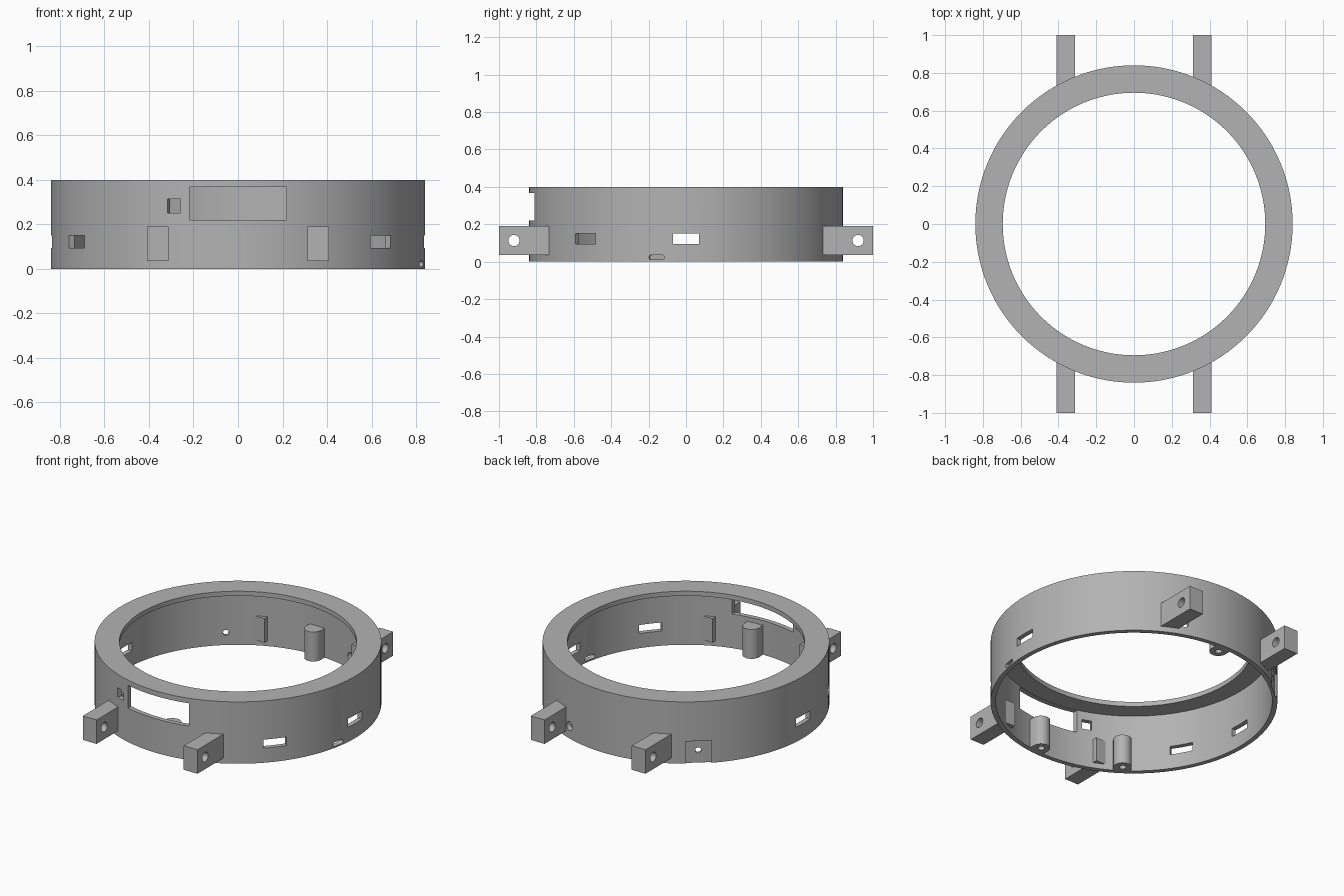
import bpy, bmesh
from math import radians, cos, sin, pi
from mathutils import Matrix, Vector

cube = bpy.data.objects.get("Cube")
if cube:
    bpy.data.objects.remove(cube, do_unlink=True)

R_OUT, WALL, HEIGHT = 0.84, 0.03, 0.40
R_IN = R_OUT - WALL

grey = bpy.data.materials.new("plain grey")
grey.use_nodes = True
COLOUR = (0.45, 0.45, 0.45, 1)
grey.diffuse_color = COLOUR
grey.node_tree.nodes["Principled BSDF"].inputs["Base Color"].default_value = COLOUR


def make_object(name, bm):
    bmesh.ops.recalc_face_normals(bm, faces=bm.faces)
    mesh = bpy.data.meshes.new(name)
    bm.to_mesh(mesh)
    bm.free()
    mesh.materials.append(grey)
    obj = bpy.data.objects.new(name, mesh)
    bpy.context.collection.objects.link(obj)
    return obj


def add_box(bm, size, matrix):
    bmesh.ops.create_cube(bm, size=1, matrix=matrix @ Matrix.Diagonal((*size, 1)))


def add_cylinder(bm, radius, depth, matrix, segments=32):
    bmesh.ops.create_cone(bm, cap_ends=True, segments=segments, radius1=radius,
                          radius2=radius, depth=depth, matrix=matrix)


def at_angle(degrees, radius, z):
    """Frame on the ring: local x points outward, local y along the wall."""
    return (Matrix.Rotation(radians(degrees), 4, 'Z')
            @ Matrix.Translation((radius, 0, z)))


def activate(obj):
    bpy.ops.object.select_all(action='DESELECT')
    obj.select_set(True)
    bpy.context.view_layer.objects.active = obj


def cut(obj, bm):
    cutter = make_object("cutter", bm)
    cutter.hide_render = True
    mod = obj.modifiers.new("cut", 'BOOLEAN')
    mod.operation, mod.solver, mod.object = 'DIFFERENCE', 'EXACT', cutter
    activate(obj)
    bpy.ops.object.modifier_apply(modifier=mod.name)
    bpy.data.objects.remove(cutter, do_unlink=True)


def smooth(obj):
    activate(obj)
    bpy.ops.object.shade_smooth_by_angle(angle=radians(30))


LIE_X = Matrix.Rotation(pi / 2, 4, 'Y')

# Ring housing: thin wall with an inward flange at the top
bm = bmesh.new()
profile = [(R_IN, 0), (R_OUT, 0), (R_OUT, HEIGHT), (0.695, HEIGHT),
           (0.695, 0.37), (R_IN, 0.37)]
face = bm.faces.new([bm.verts.new((r, 0, z)) for r, z in profile])
edges = list(face.edges)
bm.faces.remove(face)
bmesh.ops.spin(bm, geom=edges, axis=(0, 0, 1), cent=(0, 0, 0),
               angle=2 * pi, steps=128, use_merge=True)
bmesh.ops.remove_doubles(bm, verts=bm.verts, dist=1e-5)
ring = make_object("ring_housing", bm)

# Openings through the wall
bm = bmesh.new()
add_box(bm, (0.435, 0.3, 0.147), Matrix.Translation((0, -0.85, 0.2935)))
for angle in (0, -40, 180, 210):
    add_box(bm, (0.16, 0.14, 0.055), at_angle(angle, R_OUT, 0.122))
add_box(bm, (0.16, 0.062, 0.062), at_angle(250, R_OUT, 0.283))
# Rounded low slot
slot = at_angle(-10.8, R_OUT, 0.023)
slot_verts = bmesh.ops.create_cone(bm, cap_ends=True, segments=24, radius1=0.0125,
                                   radius2=0.0125, depth=0.16)["verts"]
for v in slot_verts:
    v.co = LIE_X @ v.co
    v.co.y += 0.029 if v.co.y > 0 else -0.029
    v.co = slot @ v.co
# Round holes at the back
for angle, radius in ((130, 0.018), (70.5, 0.028)):
    add_cylinder(bm, radius, 0.2, at_angle(angle, R_OUT, 0.08) @ LIE_X)
cut(ring, bm)

# Shallow flat seat around the rear hole
bm = bmesh.new()
add_box(bm, (0.1, 0.155, 0.19), at_angle(130, R_OUT + 0.036, 0.05))
cut(ring, bm)
smooth(ring)

# Four lug blocks that run through the wall, each with a cross hole
for side, sx in (("left", 1), ("right", -1)):
    for end, sy in (("front", -1), ("back", 1)):
        bm = bmesh.new()
        add_box(bm, (0.098, 0.285, 0.155),
                Matrix.Translation((sx * 0.361, sy * 0.8575, 0.1125)))
        lug = make_object(f"{end}_{side}_lug", bm)
        bm = bmesh.new()
        add_cylinder(bm, 0.03, 0.3,
                     Matrix.Translation((sx * 0.361, sy * 0.92, 0.113)) @ LIE_X)
        cut(lug, bm)
        smooth(lug)

# Screw posts against the inside of the wall
POST_R, POST_H = 0.053, 0.19
for i, angle in enumerate((90, 235, 275), 1):
    bm = bmesh.new()
    outline = []
    for k in range(25):
        a = pi / 2 + pi * k / 24
        outline.append((POST_R * cos(a), POST_R * sin(a)))
    outline += [(0.047, -POST_R), (0.047, POST_R)]
    base = bm.faces.new([bm.verts.new((x, y, 0)) for x, y in outline])
    extruded = bmesh.ops.extrude_face_region(bm, geom=[base])["geom"]
    bmesh.ops.translate(bm, vec=Vector((0, 0, POST_H)),
                        verts=[g for g in extruded if isinstance(g, bmesh.types.BMVert)])
    frame = at_angle(angle, 0.77, 0)
    bm.transform(frame)
    post = make_object(f"screw_post_{i}", bm)
    bm = bmesh.new()
    add_cylinder(bm, 0.02, 0.3, frame)
    cut(post, bm)
    smooth(post)
